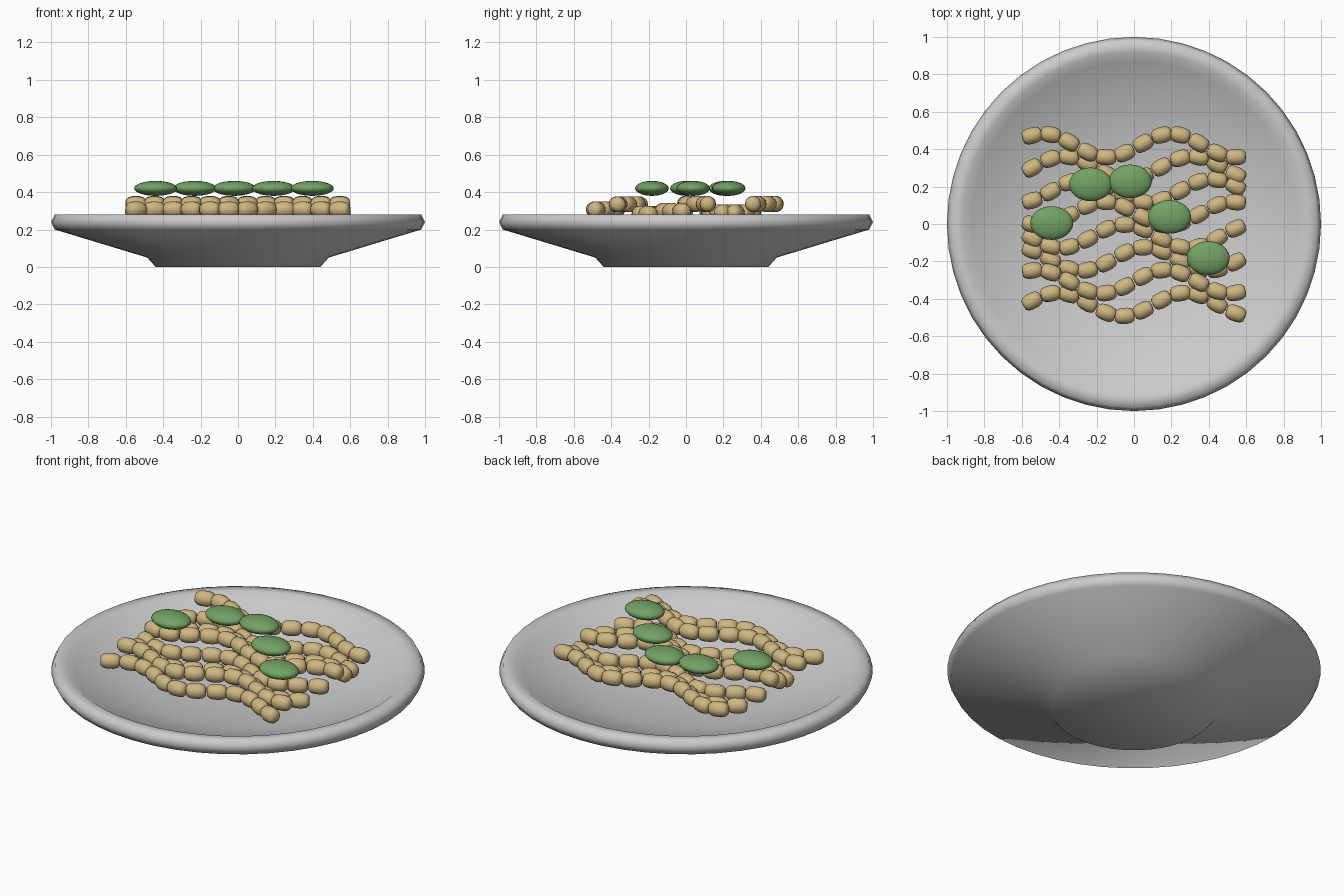
import bpy, bmesh, math
from mathutils import Matrix, Vector

if "Cube" in bpy.data.objects:
    bpy.data.objects.remove(bpy.data.objects["Cube"])


def material(name, rgb):
    m = bpy.data.materials.new(name)
    m.diffuse_color = (*rgb, 1)
    m.use_nodes = True
    m.node_tree.nodes["Principled BSDF"].inputs["Base Color"].default_value = m.diffuse_color
    return m


def lathe(bm, profile, sides, matrix=Matrix()):
    """Revolve (radius, height) points round z; zero radius makes a pole."""
    rings = []
    for r, z in profile:
        if r == 0:
            rings.append([bm.verts.new(matrix @ Vector((0, 0, z)))] * sides)
        else:
            rings.append([bm.verts.new(matrix @ Vector((
                r * math.cos(2 * math.pi * k / sides),
                r * math.sin(2 * math.pi * k / sides), z))) for k in range(sides)])
    for a, b in zip(rings, rings[1:]):
        for k in range(sides):
            n = (k + 1) % sides
            quad = list(dict.fromkeys((a[k], a[n], b[n], b[k])))
            bm.faces.new(quad)


def finish(name, bm, mat=None):
    bmesh.ops.recalc_face_normals(bm, faces=bm.faces[:])
    for f in bm.faces:
        f.smooth = True
    me = bpy.data.meshes.new(name)
    bm.to_mesh(me)
    bm.free()
    ob = bpy.data.objects.new(name, me)
    bpy.context.collection.objects.link(ob)
    if mat:
        me.materials.append(mat)
    return ob


pasta = material("pasta", (0.62, 0.47, 0.22))
green = material("basil", (0.17, 0.36, 0.13))

# Plate: foot, sloping underside, thick rim and dished top
bm = bmesh.new()
lathe(bm, [(0, 0), (0.44, 0), (0.485, 0.05), (0.98, 0.20), (1.0, 0.24), (0.98, 0.28),
           (0.92, 0.28), (0.87, 0.245), (0.45, 0.11), (0, 0.09)], 48)
finish("plate", bm)

# Noodles: wavy strands of short barrel pieces, alternating in height
BEAD = [(0, -0.054), (0.026, -0.052), (0.038, -0.038), (0.043, -0.016),
        (0.043, 0.016), (0.038, 0.038), (0.026, 0.052), (0, 0.054)]
for s in range(8):
    bm = bmesh.new()
    z = 0.307 + 0.03 * math.sin(2 * s)
    for i in range(12):
        x = -0.545 + 0.099 * i
        phase = 0.3 + 0.91 * i + s
        y = -0.43 + 0.1214 * s + 0.062 * math.sin(phase)
        slope = 0.062 * 0.91 / 0.099 * math.cos(phase)
        turn = Vector((1, slope, 0)).to_track_quat('Z', 'Y').to_matrix().to_4x4()
        lathe(bm, BEAD, 14, Matrix.Translation((x, y, z)) @ turn)
    finish(f"noodle_{s + 1}", bm, pasta)

# Basil leaves: flattened ellipsoids lying on the noodles
for n, (x, y) in enumerate([(-0.44, 0.005), (-0.232, 0.212), (-0.02, 0.228),
                            (0.19, 0.038), (0.397, -0.182)]):
    bm = bmesh.new()
    bmesh.ops.create_uvsphere(bm, u_segments=24, v_segments=14, radius=1,
                              matrix=Matrix.Translation((x, y, 0.42))
                              @ Matrix.Diagonal((0.115, 0.09, 0.04, 1)))
    finish(f"basil_leaf_{n + 1}", bm, green)
